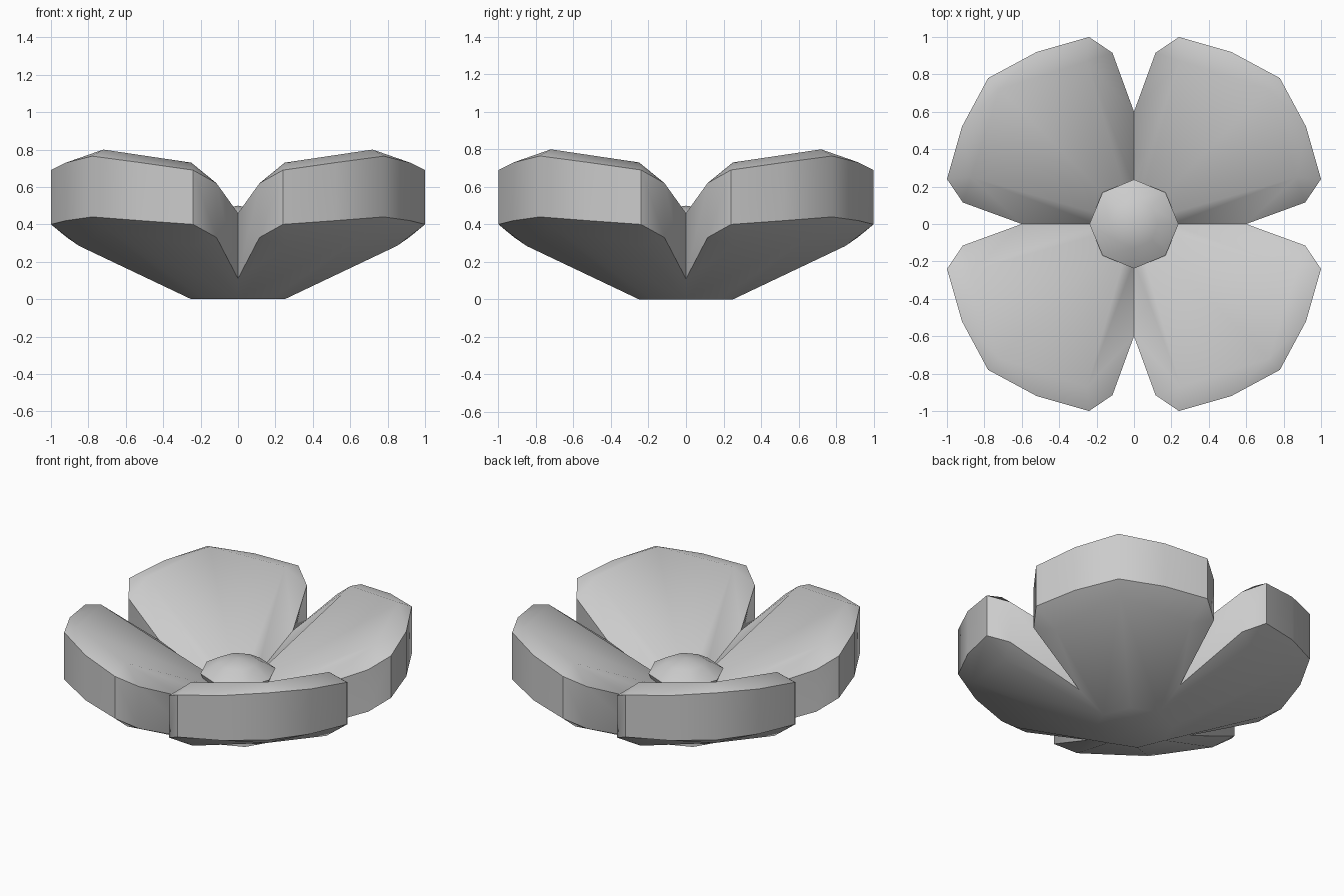
import bpy, bmesh, math
from mathutils import Matrix, Vector

if "Cube" in bpy.data.objects:
    bpy.data.objects.remove(bpy.data.objects["Cube"])


def finish(bm, name, angle):
    bmesh.ops.remove_doubles(bm, verts=bm.verts, dist=0.0005)
    bmesh.ops.recalc_face_normals(bm, faces=bm.faces)
    me = bpy.data.meshes.new(name)
    bm.to_mesh(me)
    bm.free()
    ob = bpy.data.objects.new(name, me)
    bpy.context.collection.objects.link(ob)
    bpy.ops.object.select_all(action='DESELECT')
    ob.select_set(True)
    bpy.context.view_layer.objects.active = ob
    bpy.ops.object.shade_smooth_by_angle(angle=math.radians(angle))
    return ob


# Half a petal, between the notch (x = 0) and the petal's diagonal (x = y)
pts = {
    # inner top surface
    'O': (0, 0, .26), 'P': (0, .2, .30), 'N': (0, .6, .46),
    'A0': (.72, .72, .80), 'A1': (.25, .87, .73),
    # upper and lower rim of the outer wall
    'B0': (.78, .78, .765), 'B1': (.52, .92, .73), 'B2': (.24, 1.0, .69), 'B3': (.115, .915, .62),
    'D0': (.78, .78, .44), 'D1': (.52, .92, .42), 'D2': (.24, 1.0, .40), 'D3': (.115, .915, .33),
    # underside
    'C0': (.72, .72, .38), 'C1': (.25, .85, .285),
    'M': (0, .45, .11), 'Q': (0, .25, 0), 'R': (.177, .177, 0), 'Z': (0, 0, 0),
}
faces = ["O P A1", "O A1 A0", "P N A1", "N B3 A1", "B3 B2 A1", "A1 B2 B1 A0", "A0 B1 B0",
         "B0 B1 D1 D0", "B1 B2 D2 D1", "B2 B3 D3 D2", "B3 N M D3",
         "M D3 C1", "D3 D2 C1", "D2 D1 C0 C1", "D1 D0 C0", "Q M C1", "Q C1 C0 R", "Z Q R"]

# Four petals: mirror over the diagonal, then turn round z
bm = bmesh.new()
for k in range(4):
    turn = Matrix.Rotation(k * math.pi / 2, 3, 'Z')
    for swap in (False, True):
        vs = {n: bm.verts.new(turn @ Vector((y, x, z) if swap else (x, y, z)))
              for n, (x, y, z) in pts.items()}
        for f in faces:
            bm.faces.new([vs[n] for n in f.split()])
finish(bm, "petals", 45)

# Eight-sided domed flower centre
bm = bmesh.new()
rings = []
for r, z in [(.16, .25), (.20, .33), (.238, .41), (.13, .475)]:
    rings.append([bm.verts.new((r * math.cos(i * math.pi / 4), r * math.sin(i * math.pi / 4), z))
                  for i in range(8)])
for a, b in zip(rings, rings[1:]):
    for i in range(8):
        j = (i + 1) % 8
        bm.faces.new((a[i], a[j], b[j], b[i]))
bm.faces.new(rings[0])
apex = bm.verts.new((0, 0, .50))
for i in range(8):
    bm.faces.new((rings[-1][i], rings[-1][(i + 1) % 8], apex))
finish(bm, "flower_centre", 40)
